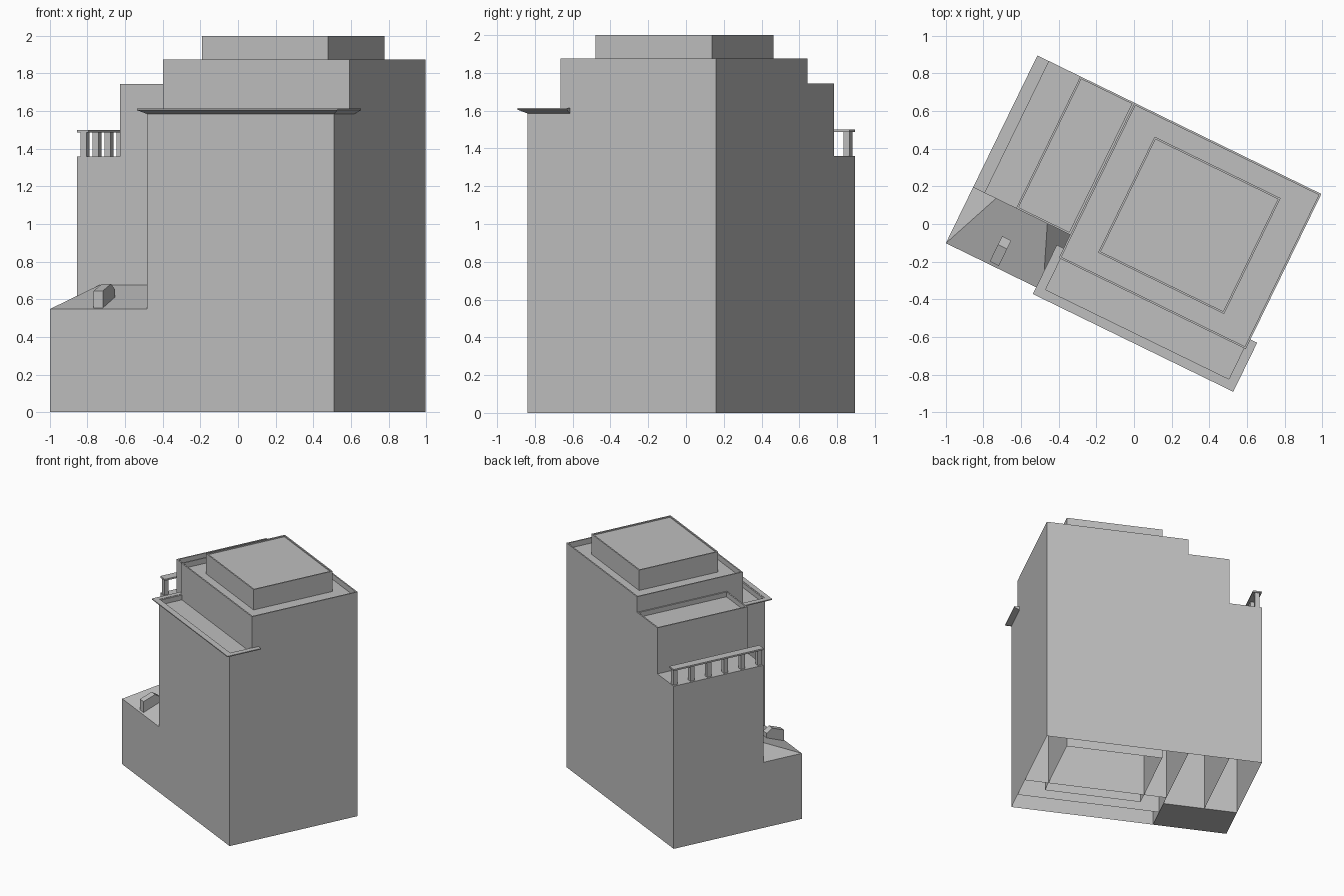
import bpy, bmesh, math

old = bpy.data.objects.get("Cube")
if old:
    bpy.data.objects.remove(old, do_unlink=True)

# Single plaster material
plaster = bpy.data.materials.new("grey_plaster")
plaster.use_nodes = True
GREY = (0.52, 0.52, 0.52, 1)
plaster.diffuse_color = GREY
plaster.node_tree.nodes["Principled BSDF"].inputs["Base Color"].default_value = GREY

TURN = math.radians(-26)          # the whole building stands turned on its plot
LEFT, RIGHT, FRONT, BACK = -0.854, 0.825, -0.53, 0.58
WING, TERRACE, CORE = -0.20, -0.60, -0.28


def finish(name, bm):
    bmesh.ops.recalc_face_normals(bm, faces=bm.faces[:])
    mesh = bpy.data.meshes.new(name)
    bm.to_mesh(mesh)
    bm.free()
    mesh.materials.append(plaster)
    obj = bpy.data.objects.new(name, mesh)
    obj.rotation_euler.z = TURN
    bpy.context.collection.objects.link(obj)
    return obj


def add_box(bm, x0, x1, y0, y1, z0, z1):
    verts = bmesh.ops.create_cube(bm, size=1)["verts"]
    for v in verts:
        v.co = ((x0, x1)[v.co.x > 0], (y0, y1)[v.co.y > 0], (z0, z1)[v.co.z > 0])


def add_loft(bm, rings, caps=True):
    """Join equal rings of points into a skin."""
    loops = [[bm.verts.new(p) for p in ring] for ring in rings]
    for a, b in zip(loops, loops[1:]):
        n = len(a)
        for i in range(n):
            bm.faces.new((a[i], a[(i + 1) % n], b[(i + 1) % n], b[i]))
    if caps:
        bm.faces.new(loops[0])
        bm.faces.new(loops[-1])


def volume(name, x0, x1, y0, y1, height, sink=0.0):
    """Hollow block, open below, with an optional sunken roof behind a parapet."""
    bm = bmesh.new()
    add_box(bm, x0, x1, y0, y1, 0, height)
    bm.normal_update()
    bottom = [f for f in bm.faces if f.normal.z < -0.9]
    bmesh.ops.delete(bm, geom=bottom, context='FACES_ONLY')
    if sink:
        top = [f for f in bm.faces if f.normal.z > 0.9]
        bmesh.ops.inset_region(bm, faces=top, thickness=0.015)
        rim = bmesh.ops.extrude_face_region(bm, geom=top)
        bmesh.ops.delete(bm, geom=top, context='FACES_ONLY')
        for v in rim["geom"]:
            if isinstance(v, bmesh.types.BMVert):
                v.co.z -= sink
    mesh_obj = finish(name, bm)
    return mesh_obj


# Stepped building volumes
volume("penthouse", -0.105, 0.64, -0.22, 0.465, 2.0, 0.01)
volume("main_tower", CORE, RIGHT, -0.337, BACK, 1.875, 0.045)
volume("front_block", CORE, RIGHT, FRONT, -0.11, 1.61, 0.04)
volume("middle_wing", TERRACE, CORE, WING, BACK, 1.745, 0.04)
volume("terrace_wing", LEFT, TERRACE, WING, BACK, 1.36)

# Flared cornice around the front block
bm = bmesh.new()
out, end = 0.04, -0.28
path = [(CORE, end, -out, 0), (CORE, FRONT, -out, -out),
        (RIGHT, FRONT, out, -out), (RIGHT, end, out, 0)]
add_loft(bm, [[(x, y, 1.585), (x + dx, y + dy, 1.605),
               (x + dx, y + dy, 1.613), (x, y, 1.613)] for x, y, dx, dy in path])
finish("cornice", bm)

# Terrace railing: broad handrail on posts
bm = bmesh.new()
add_box(bm, LEFT, -0.785, WING, BACK, 1.487, 1.5)
count = 6
for i in range(count):
    y = WING + 0.025 + i * (BACK - WING - 0.05) / (count - 1)
    add_box(bm, -0.838, -0.802, y - 0.018, y + 0.018, 1.36, 1.487)
finish("terrace_railing", bm)

# Low annex with a half hipped roof leaning on the wing
bm = bmesh.new()
eave, ridge, hip = 0.548, 0.677, 0.135
rings = [[(LEFT, FRONT, z), (CORE, FRONT, z), (CORE, WING, z), (LEFT, WING, z)]
         for z in (0, eave)]
add_loft(bm, rings, caps=False)
base = [v for v in bm.verts if v.co.z == 0]
bm.faces.new(base)
fl, fr, br, bl = [bm.verts.new(p) for p in rings[1]]
r0 = bm.verts.new((LEFT + hip, WING, ridge))
r1 = bm.verts.new((CORE - hip, WING, ridge))
for face in ((fl, fr, r1, r0), (fr, br, r1), (bl, fl, r0), (br, bl, r0, r1)):
    bm.faces.new(face)
bmesh.ops.remove_doubles(bm, verts=bm.verts[:], dist=0.0005)
finish("annex", bm)

# Small roof vent with a pitched cap
bm = bmesh.new()
profile = [(-0.515, 0.545), (-0.515, 0.645), (-0.415, 0.682), (-0.365, 0.65), (-0.365, 0.56)]
add_loft(bm, [[(x, y, z) for y, z in profile] for x in (-0.602, -0.548)])
finish("roof_vent", bm)
